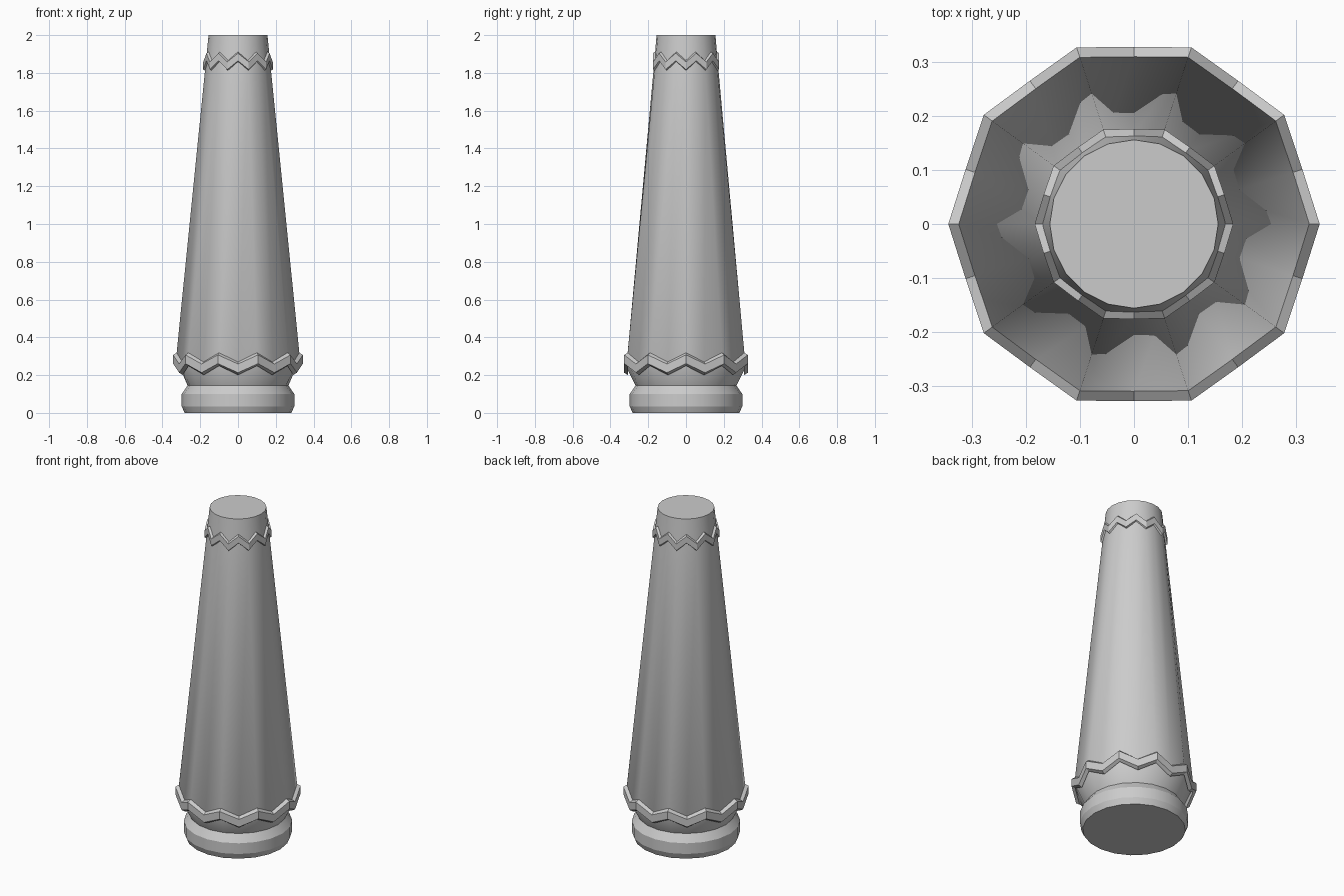
import bpy, bmesh
from math import cos, sin, pi, radians

if "Cube" in bpy.data.objects:
    bpy.data.objects.remove(bpy.data.objects["Cube"])

SIDES = 20  # even vertices are corners of a decagon, odd ones the side middles


def loft(name, rings, smooth=None, closed=False):
    """Each ring: (corner radius, corner z, middle radius, middle z)."""
    bm = bmesh.new()
    loops = []
    for rc, zc, rm, zm in rings:
        loop = []
        for i in range(SIDES):
            r, z = (rm, zm) if i % 2 else (rc, zc)
            a = 2 * pi * i / SIDES
            loop.append(bm.verts.new((r * cos(a), r * sin(a), z)))
        loops.append(loop)
    pairs = list(zip(loops, loops[1:]))
    if closed:
        pairs.append((loops[-1], loops[0]))
    else:
        bm.faces.new(loops[0])
        bm.faces.new(loops[-1])
    for lo, hi in pairs:
        for i in range(SIDES):
            j = (i + 1) % SIDES
            bm.faces.new((lo[i], lo[j], hi[j], hi[i]))
    bmesh.ops.recalc_face_normals(bm, faces=bm.faces)
    mesh = bpy.data.meshes.new(name)
    bm.to_mesh(mesh)
    bm.free()
    ob = bpy.data.objects.new(name, mesh)
    bpy.context.collection.objects.link(ob)
    if smooth:
        bpy.ops.object.select_all(action='DESELECT')
        bpy.context.view_layer.objects.active = ob
        ob.select_set(True)
        bpy.ops.object.shade_smooth_by_angle(angle=radians(smooth))
    return ob


def zigzag_band(name, corner_r, middle_r, corner_z, middle_z, half, depth, chamfer):
    """Raised zigzag strip with chamfered edges."""
    section = [(-depth, -half), (0, chamfer - half), (0, half - chamfer), (-depth, half)]
    return loft(name, [(corner_r + d, corner_z + h, middle_r + d, middle_z + h)
                       for d, h in section], closed=True)


# Round foot with chamfered rims
loft("foot", [(r, z, r, z) for r, z in
              ((0.283, 0), (0.298, 0.035), (0.298, 0.10), (0.267, 0.145))], smooth=22)

# Tapered shaft: round neck, decagonal flare, round top
loft("shaft", [(0.267, 0.145, 0.267, 0.145),
               (0.328, 0.285, 0.313, 0.235),
               (0.173, 1.83, 0.165, 1.89),
               (0.156, 2.0, 0.156, 2.0)], smooth=40)

# Zigzag trims
zigzag_band("lower_zigzag", 0.344, 0.328, 0.284, 0.236, 0.035, 0.02, 0.012)
zigzag_band("upper_zigzag", 0.184, 0.176, 1.838, 1.884, 0.030, 0.018, 0.010)
